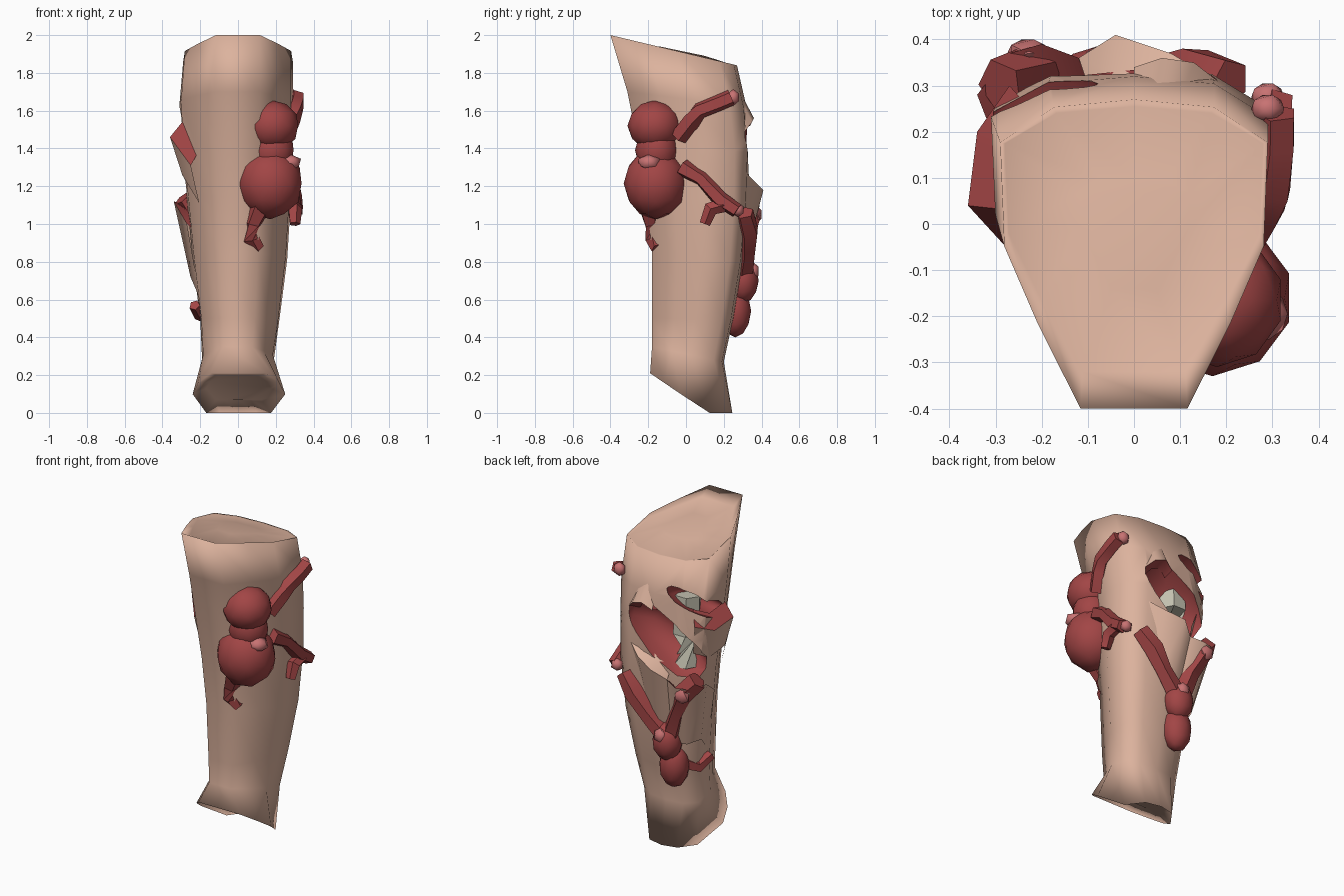
import bpy, bmesh, math
from mathutils import Vector, Matrix

old = bpy.data.objects.get("Cube")
if old:
    bpy.data.objects.remove(old)


def material(name, rgb):
    m = bpy.data.materials.new(name)
    m.use_nodes = True
    m.diffuse_color = (*rgb, 1)
    m.node_tree.nodes["Principled BSDF"].inputs["Base Color"].default_value = (*rgb, 1)
    return m


SKIN = material("skin", (.72, .45, .34))
RED = material("dark_red", (.36, .06, .06))
PINK = material("pink_flesh", (.58, .17, .17))
BONE = material("bone", (.56, .54, .44))


def finish(bm, name, mat, angle=40):
    bmesh.ops.recalc_face_normals(bm, faces=bm.faces[:])
    me = bpy.data.meshes.new(name)
    bm.to_mesh(me)
    bm.free()
    me.materials.append(mat)
    ob = bpy.data.objects.new(name, me)
    bpy.context.collection.objects.link(ob)
    bpy.ops.object.select_all(action='DESELECT')
    ob.select_set(True)
    bpy.context.view_layer.objects.active = ob
    bpy.ops.object.shade_smooth_by_angle(angle=math.radians(angle))
    return ob


def loft(name, rings, mat, angle=40):
    """Skin a list of closed rings and cap both ends."""
    bm = bmesh.new()
    vs = [[bm.verts.new(p) for p in ring] for ring in rings]
    n = len(vs[0])
    for a, b in zip(vs, vs[1:]):
        for i in range(n):
            j = (i + 1) % n
            bm.faces.new((a[i], a[j], b[j], b[i]))
    bm.faces.new(vs[0])
    bm.faces.new(vs[-1])
    return finish(bm, name, mat, angle)


def tube(name, path, radii, mat=RED, sides=5):
    pts = [Vector(p) for p in path]
    rings = []
    for i, p in enumerate(pts):
        d = pts[min(i + 1, len(pts) - 1)] - pts[max(i - 1, 0)]
        q = d.to_track_quat('Z', 'Y')
        rings.append([p + q @ Vector((radii[i] * math.cos(k * math.tau / sides),
                                      radii[i] * math.sin(k * math.tau / sides), 0))
                      for k in range(sides)])
    return loft(name, rings, mat, 35)


def blob(name, centre, size, mat=RED, sub=1, basis=Matrix()):
    bm = bmesh.new()
    bmesh.ops.create_icosphere(bm, subdivisions=sub, radius=1)
    m = Matrix.Translation(centre) @ basis @ Matrix.Diagonal((*size, 1))
    bmesh.ops.transform(bm, matrix=m, verts=bm.verts)
    return finish(bm, name, mat, 50)


def strip(name, edge_a, edge_b, mat):
    bm = bmesh.new()
    a = [bm.verts.new(p) for p in edge_a]
    b = [bm.verts.new(p) for p in edge_b]
    for i in range(len(a) - 1):
        bm.faces.new((a[i], a[i + 1], b[i + 1], b[i]))
    return finish(bm, name, mat, 60)


def lip(name, edge, drop, shrink, rise, inner, inner_mat=RED):
    """Torn skin standing off the leg, with an inner side."""
    foot = [(x * shrink, y * shrink, z + drop) for x, y, z in edge]
    raw = [(x * inner, y * inner, z + rise) for x, y, z in edge]
    strip(name + "_skin", edge, foot, SKIN)
    strip(name + "_inner_side", edge, raw, inner_mat)


# Leg: egg-shaped sections, narrow at the shin and broad at the calf
HALF = [(.4, -1), (.72, -.45), (.97, .05), (1, .72), (.6, .95)]
FOOT = [(.6, -1), (.88, -.65), (1, -.25), (.7, .45), (.4, .9)]


def section(zf, zb, xl, xr, yf, yb, half=HALF):
    outline = [(x, y) for x, y in half] + [(0, 1)] + [(-x, y) for x, y in reversed(half)]
    ring = []
    for x, y in outline:
        t = (y + 1) / 2
        ring.append(Vector((x * (xr if x > 0 else -xl), yf + (yb - yf) * t, zf + (zb - zf) * t)))
    return ring


rings = [section(*r) for r in (
    (1.94, 1.89, -.12, .12, -.14, .1),
    (1.955, 1.84, -.28, .28, -.32, .255),
    (2.0, 1.84, -.29, .29, -.4, .27),
    (1.7, 1.62, -.31, .29, -.31, .32),
    (1.4, 1.38, -.30, .28, -.25, .34),
    (1.15, 1.12, -.27, .28, -.21, .33),
    (.85, .8, -.24, .26, -.18, .30),
    (.5, .5, -.20, .22, -.18, .25),
    (.35, .27, -.19, .19, -.18, .20))]
sole = section(0, 0, -.24, .25, -.19, .245, FOOT)
for p in sole:
    p.z = max(0, .21 - .68 * (p.y + .19))
rings.append(sole)
rings.append([Vector((p.x * .7, p.y * .65 + .03, p.z * .6 + .07)) for p in sole])
leg = loft("leg", rings, SKIN)


# Open wounds cut into the calf
def wound(name, end_a, end_b, outward, width, depth):
    a, b = Vector(end_a), Vector(end_b)
    t = (a - b).normalized()
    n = Vector(outward)
    n = (n - t * n.dot(t)).normalized()
    basis = Matrix((t, n.cross(t), n)).transposed().to_4x4()
    cutter = blob(name, (a + b) / 2, ((a - b).length / 2, width, depth), RED, 2, basis)
    mod = leg.modifiers.new(name, 'BOOLEAN')
    mod.operation = 'DIFFERENCE'
    mod.solver = 'EXACT'
    mod.material_mode = 'TRANSFER'
    mod.object = cutter
    bpy.ops.object.select_all(action='DESELECT')
    bpy.context.view_layer.objects.active = leg
    leg.select_set(True)
    bpy.ops.object.modifier_apply(modifier=mod.name)
    bpy.data.objects.remove(cutter)


wound("calf_wound", (.18, .37, 1.54), (-.33, .28, 1.15), (-.3, 1, 0), .14, .2)
wound("side_wound", (-.1, .35, 1.68), (-.36, .06, 1.48), (-.8, .6, 0), .06, .13)

# Soft skin everywhere, crisp only where skin meets raw flesh
bpy.ops.object.shade_smooth_by_angle(angle=math.pi)
bm = bmesh.new()
bm.from_mesh(leg.data)
for e in bm.edges:
    e.smooth = len({f.material_index for f in e.link_faces}) == 1
bm.to_mesh(leg.data)
bm.free()

# Exposed bone
tube("bone", [(-.13, .18, 1.16), (-.13, .18, 1.36), (-.13, .17, 1.6)], [.085, .085, .085], BONE, 6)

# Torn lips round the wounds
lip("calf_side_lip", [(-.27, .1, 1.0), (-.34, .28, 1.12), (-.27, .37, 1.1), (-.2, .39, 1.1),
                      (-.12, .36, 1.12)], -.4, .74, -.06, .75)
lip("calf_lower_lip", [(-.12, .36, 1.12), (-.04, .41, 1.18), (.08, .37, 1.22), (.18, .31, 1.28)],
    -.4, .74, .04, .78, SKIN)
lip("calf_upper_lip", [(.22, .28, 1.45), (.13, .35, 1.54), (.06, .36, 1.56), (.0, .34, 1.52)],
    .15, .78, -.02, .8)
lip("side_lip", [(-.25, -.08, 1.31), (-.36, .04, 1.46), (-.34, .2, 1.43), (-.27, .3, 1.47)],
    -.2, .82, .08, .82)

# Swollen growth on the outer side with its branches
blob("upper_growth", (.18, -.165, 1.52), (.145, .145, .135), sub=2)
blob("lower_growth", (.17, -.16, 1.215), (.175, .17, .19), sub=2)
blob("growth_neck", (.18, -.155, 1.39), (.12, .115, .14), sub=2)
blob("growth_spot", (.275, -.195, 1.325), (.065, .065, .045), PINK)
tube("upper_branch", [(.24, -.04, 1.46), (.28, .03, 1.55), (.3, .07, 1.6), (.31, .17, 1.64),
                      (.31, .24, 1.67)], [.05, .05, .045, .045, .045])
blob("upper_branch_tip", (.29, .25, 1.67), (.04, .035, .045), PINK)
tube("middle_branch", [(.25, -.02, 1.3), (.28, .08, 1.24), (.3, .18, 1.13), (.31, .27, 1.07)],
     [.05, .04, .045, .04])
blob("middle_branch_tip", (.29, .275, 1.075), (.04, .035, .04), PINK)
tube("middle_branch_fork", [(.3, .2, 1.1), (.3, .13, 1.08), (.3, .1, 1.0)], [.04, .04, .03])
tube("lower_branch", [(.12, -.2, 1.1), (.08, -.18, 1.0), (.07, -.17, .92), (.11, -.15, .87)],
     [.06, .045, .045, .035])

# Growth low on the calf with strands up to the wound
blob("calf_growth", (-.08, .3, .7), (.09, .085, .12), sub=2)
blob("calf_growth_drop", (-.1, .26, .54), (.09, .085, .14), sub=2)
blob("calf_growth_spot", (-.07, .355, .75), (.045, .035, .05), PINK)
tube("outer_strand", [(.21, .31, 1.06), (.13, .33, .96), (.05, .32, .85), (-.07, .3, .73)],
     [.05, .06, .05, .06])
tube("inner_strand", [(-.29, .3, 1.14), (-.21, .33, 1.04), (-.16, .31, .9), (-.1, .29, .74)],
     [.06, .065, .05, .06])
tube("side_strand", [(-.12, .23, .56), (-.2, .16, .52), (-.23, .08, .57)], [.05, .04, .03])
blob("strand_spot", (-.23, .37, 1.05), (.05, .035, .05), PINK)
